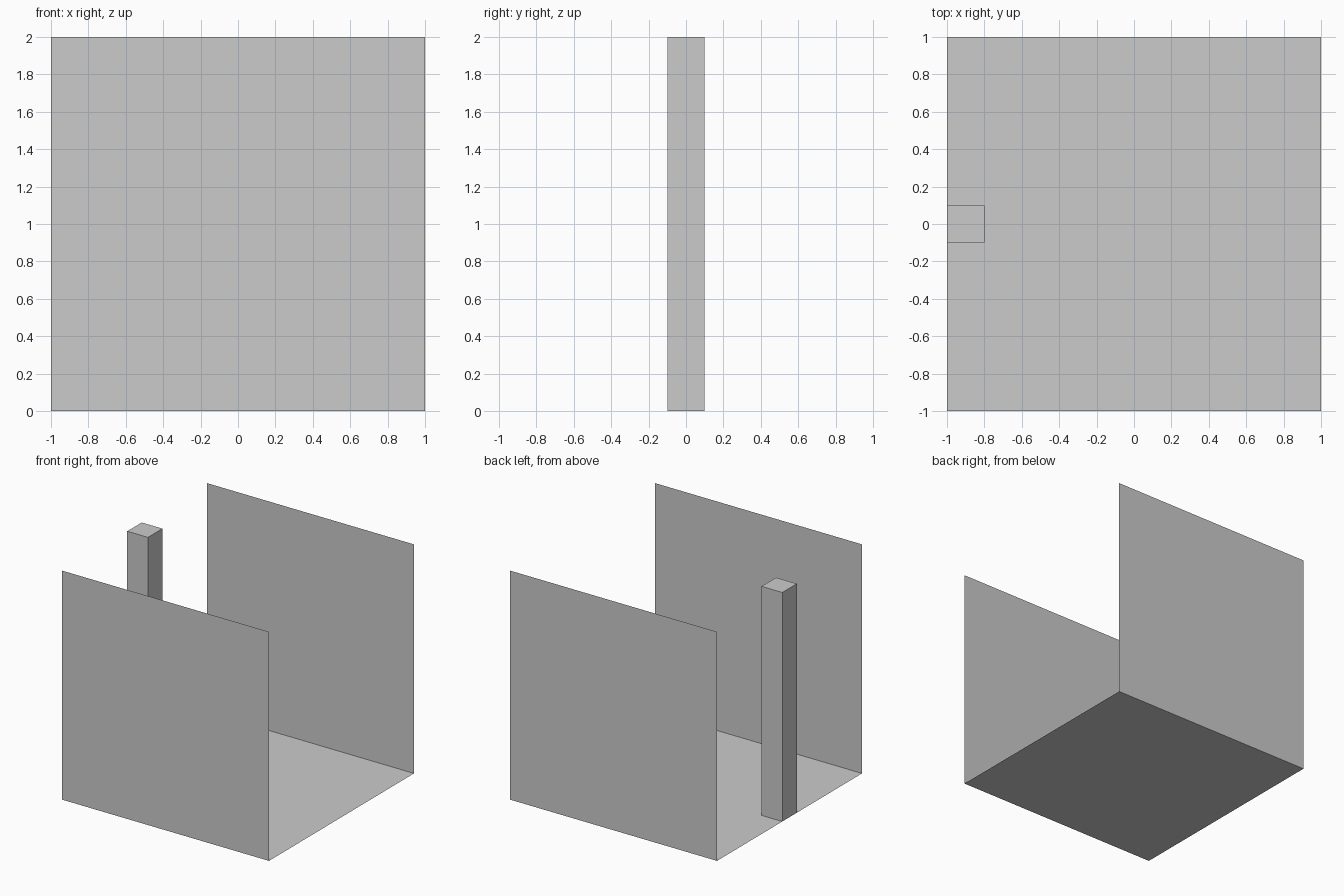
import bpy
from math import pi

if "Cube" in bpy.data.objects:
    bpy.data.objects.remove(bpy.data.objects["Cube"])


def panel(name, location, rotation=(0, 0, 0)):
    bpy.ops.mesh.primitive_plane_add(size=2, location=location, rotation=rotation)
    bpy.context.object.name = name


# Thin floor and the two facing walls, open at both ends
panel("floor", (0, 0, 0))
panel("front_wall", (0, -1, 1), (pi / 2, 0, 0))
panel("back_wall", (0, 1, 1), (pi / 2, 0, 0))

# Square post in the middle of the left opening
bpy.ops.mesh.primitive_cube_add(size=1, location=(-0.9, 0, 1))
post = bpy.context.object
post.name = "post"
post.scale = (0.2, 0.2, 2)
bpy.ops.object.transform_apply(location=False, rotation=False, scale=True)
